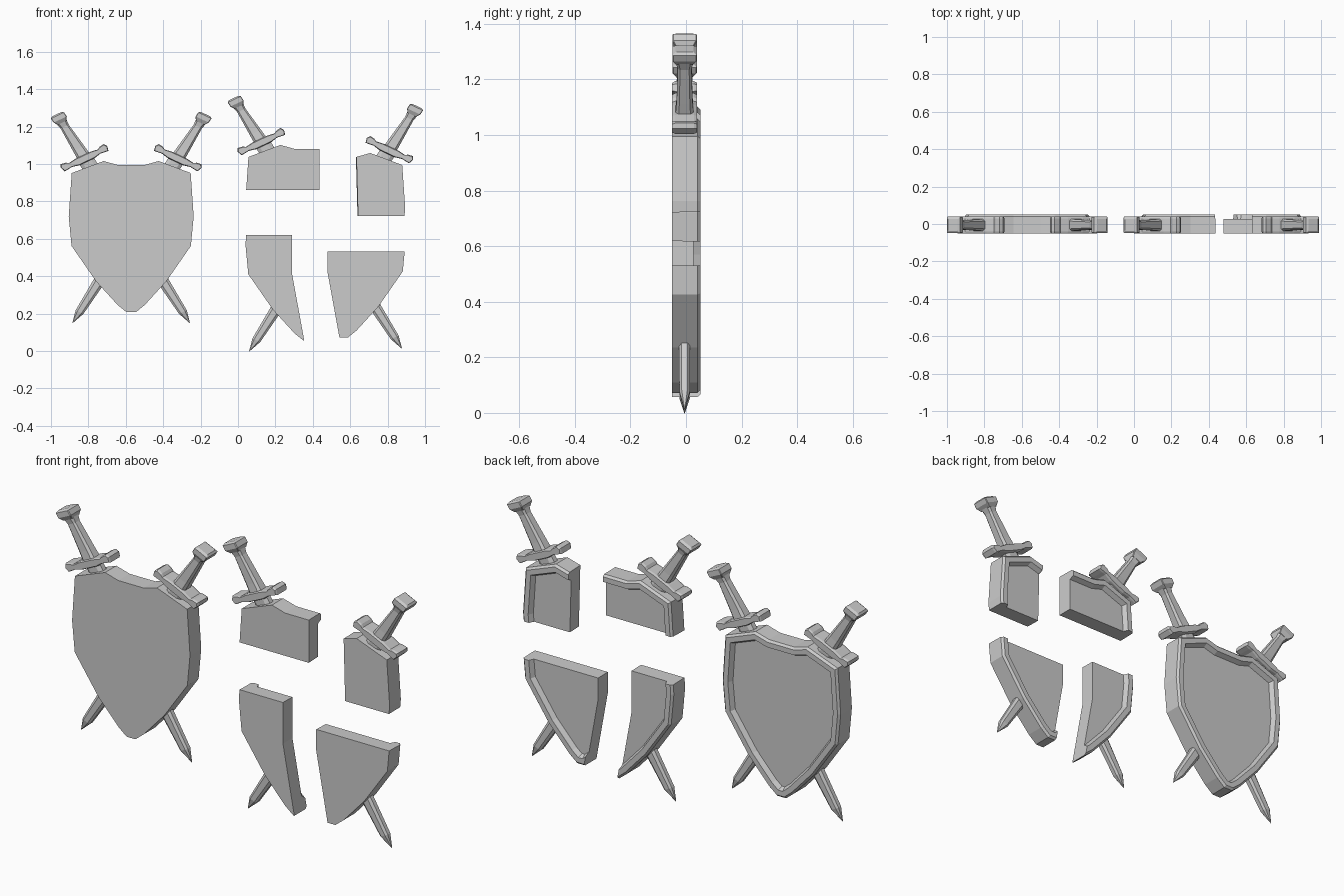
import bpy, bmesh
from mathutils import Vector

if "Cube" in bpy.data.objects:
    bpy.data.objects.remove(bpy.data.objects["Cube"])

CX = -0.571          # centre of the whole emblem
YC = -0.005          # depth centre of the swords
Y0 = -0.05           # flat front plane


def finish(name, bm):
    bmesh.ops.recalc_face_normals(bm, faces=bm.faces)
    me = bpy.data.meshes.new(name)
    bm.to_mesh(me)
    bm.free()
    ob = bpy.data.objects.new(name, me)
    bpy.context.collection.objects.link(ob)
    return ob


def loft(bm, rings):
    """Skin closed rings of points and cap both ends."""
    loops = [[bm.verts.new(p) for p in r] for r in rings]
    n = len(loops[0])
    for a, b in zip(loops, loops[1:]):
        for i in range(n):
            j = (i + 1) % n
            bm.faces.new((a[i], a[j], b[j], b[i]))
    bm.faces.new(loops[0][::-1])
    return bm.faces.new(loops[-1])


# Shield: extruded outline with a raised rim and sunken panel on the back
HALF = [(0.072, 0.995), (0.147, 1.016), (0.318, 0.952), (0.334, 0.72),
        (0.319, 0.562), (0.187, 0.372), (0.072, 0.246), (0.025, 0.208)]


def shield(name, off):
    outline = HALF + [(-x, z) for x, z in reversed(HALF)]
    bm = bmesh.new()
    ox, oz = CX + off[0], off[1]
    back = loft(bm, [[(ox + x, y, oz + z) for x, z in outline] for y in (Y0, 0.041)])
    bmesh.ops.recalc_face_normals(bm, faces=bm.faces)
    for thick, depth in ((0.010, 0.011), (0.026, 0.0), (0.012, -0.025)):
        bmesh.ops.inset_region(bm, faces=[back], thickness=thick, depth=depth,
                               use_even_offset=True)
    return finish(name, bm)


# Sword: parts placed along a slanted axis (t) and across it (w)
D = Vector((0.538, 0, -0.844))
P = Vector((0.905, 0, 0.425))


def sword(name, off, side):
    def place(t, w, y):
        v = Vector((-0.383, 0, 1.243)) + D * t + P * w
        return (CX + off[0] + side * v.x, YC + y, off[1] + v.z)

    def ring(t, w, h, c=0.35):
        k = 1 - c
        quarter = [(w, h * k), (w * k, h)]
        pts = quarter + [(-a, b) for a, b in quarter[::-1]]
        pts += [(-a, -b) for a, b in pts]
        return [place(t, a, b) for a, b in pts]

    def part(label, rings, c):
        bm = bmesh.new()
        loft(bm, [ring(*r, c) for r in rings])
        finish(name + "_" + label, bm)

    part("pommel", [(-0.028, 0.028, 0.032), (-0.020, 0.039, 0.044),
                    (0.006, 0.039, 0.044), (0.026, 0.026, 0.032)], 0.08)
    part("grip", [(0.02, 0.029, 0.032), (0.05, 0.024, 0.025),
                  (0.19, 0.033, 0.029), (0.24, 0.036, 0.033)], 0.35)
    part("blade_root", [(0.25, 0.043, 0.024), (0.40, 0.041, 0.024)], 0.45)
    part("blade_tip", [(0.93, 0.034, 0.021), (1.225, 0.023, 0.019),
                       (1.295, 0.001, 0.001)], 0.45)

    # Crossguard with flared ends and a thicker middle
    top = [(0.137, -0.010), (0.127, -0.027), (0.100, -0.023), (0.085, -0.014), (0.045, -0.020)]
    low = [(0.045, 0.021), (0.085, 0.012), (0.105, 0.015), (0.129, 0.017)]
    half = top[::-1] + low[::-1]
    prof = half + [(-w, t) for w, t in reversed(half)]
    bm = bmesh.new()
    loft(bm, [[place(0.252 + t * s, w * (1 - (1 - s) * 0.12), y) for w, t in prof]
              for y, s in ((-0.045, 0.8), (-0.034, 1), (0.034, 1), (0.045, 0.8))])
    finish(name + "_guard", bm)


# Broken shard: shield intersected with a prism
def shard(name, off, front, back):
    ob = shield(name, off)
    bm = bmesh.new()
    loft(bm, [[(CX + off[0] + x, y, off[1] + z) for x, z in pts]
              for y, pts in ((-0.1, front), (0.1, back))])
    cutter = finish("cutter", bm)
    cutter.hide_render = True
    mod = ob.modifiers.new("break", 'BOOLEAN')
    mod.operation, mod.solver, mod.object = 'INTERSECT', 'EXACT', cutter
    deps = bpy.context.evaluated_depsgraph_get()
    me = bpy.data.meshes.new_from_object(ob.evaluated_get(deps))
    ob.modifiers.clear()
    ob.data = me
    bpy.data.objects.remove(cutter)


# Whole emblem
shield("whole_shield", (0, 0))
sword("whole_left_sword", (0, 0), 1)
sword("whole_right_sword", (0, 0), -1)

# Four broken pieces: offset, and the cut region seen from front and back
PIECES = {
    "upper_left": ((0.945, 0.086),
                   [(-0.5, 0.775), (0.063, 0.775), (0.063, 1.2), (-0.5, 1.2)],
                   [(-0.5, 0.780), (0.059, 0.780), (0.059, 1.2), (-0.5, 1.2)]),
    "upper_right": ((1.131, 0.043),
                    [(0.084, 0.678), (0.5, 0.678), (0.5, 1.2), (0.070, 1.2)],
                    [(0.076, 0.680), (0.5, 0.680), (0.5, 1.2), (0.062, 1.2)]),
    "lower_left": ((0.945, -0.151),
                   [(-0.5, 0.1), (0.0, 0.1), (-0.084, 0.56), (-0.084, 0.772), (-0.5, 0.772)],
                   [(-0.5, 0.1), (0.0, 0.1), (-0.085, 0.56), (-0.085, 0.768), (-0.5, 0.768)]),
    "lower_right": ((1.133, -0.136),
                    [(0.0, 0.1), (0.5, 0.1), (0.5, 0.670), (-0.084, 0.670), (-0.084, 0.56)],
                    [(0.0, 0.1), (0.5, 0.1), (0.5, 0.665), (-0.083, 0.665), (-0.083, 0.56)]),
}
for name, (off, front, back) in PIECES.items():
    shard(name + "_shard", off, front, back)

# Each shard keeps its own half of a sword
before = set(bpy.data.objects)
for name, (off, _, _) in PIECES.items():
    upper, left = "upper" in name, "left" in name
    sword(name + "_sword", off, 1 if upper == left else -1)
for ob in set(bpy.data.objects) - before:
    is_tip = ob.name.endswith("blade_tip")
    if is_tip == ob.name.startswith("upper"):
        bpy.data.objects.remove(ob)
